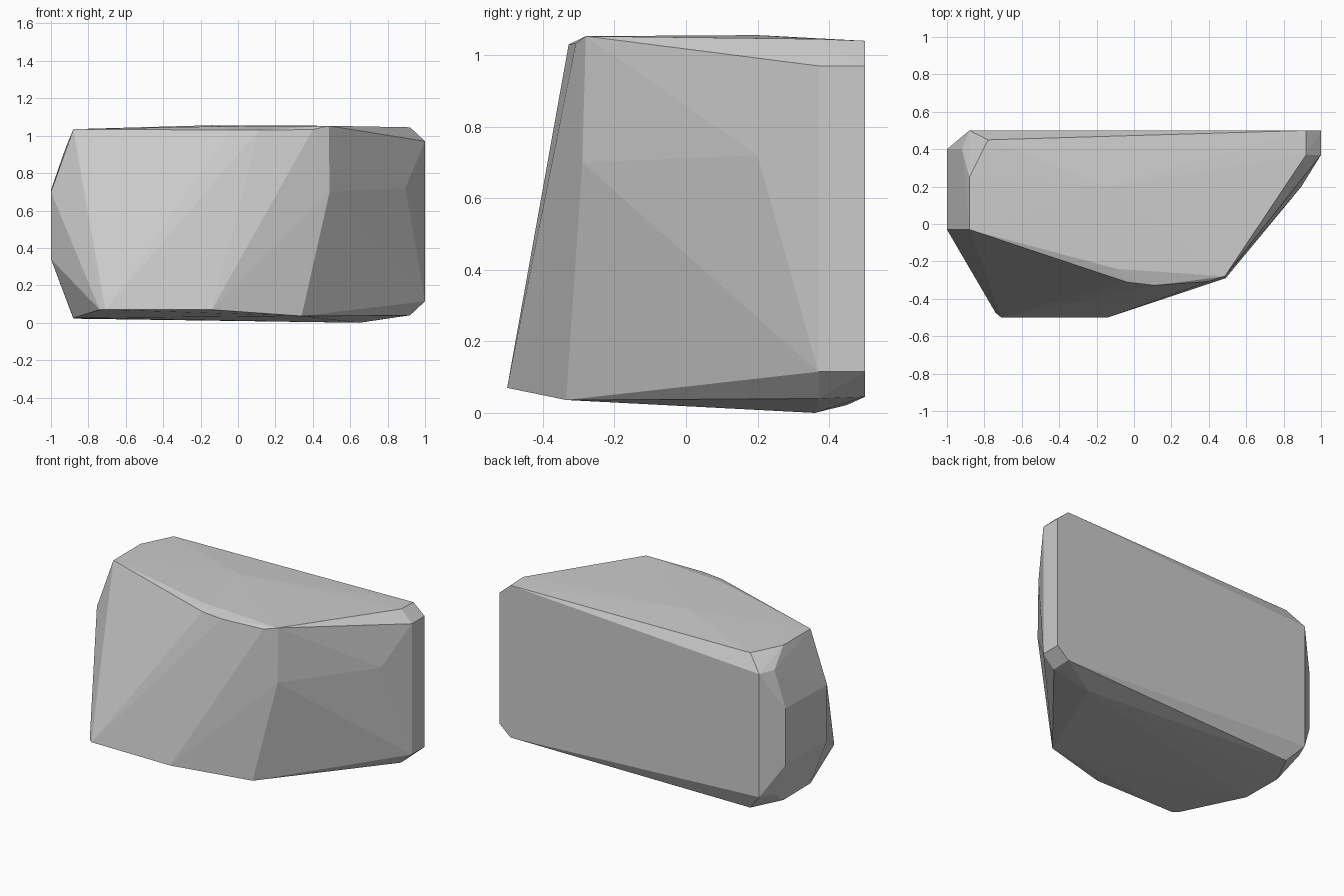
import bpy, bmesh

# Upright edges of the boulder: x, y, upper z, lower z
uprights = [
    (1.00, 0.50, 0.97, 0.115), (1.00, 0.37, 0.97, 0.115),   # right end
    (0.92, 0.50, 1.04, 0.045), (0.92, 0.37, 1.045, 0.04),
    (-1.00, 0.40, 0.71, 0.34), (-1.00, -0.03, 0.70, 0.34),  # left end
    (-0.92, 0.40, 0.94, 0.13), (-0.88, 0.50, 0.94, 0.135),
    (-0.78, 0.45, 1.035, 0.022), (-0.88, 0.25, 1.035, 0.022),
    (-0.88, -0.03, 1.035, 0.025),
]
# Front lip of the top and its slight crown
top = [
    (-0.04, -0.31, 1.03), (0.11, -0.328, 1.03), (0.40, -0.308, 1.033),
    (0.485, -0.28, 1.053), (-0.09, -0.24, 1.05), (-0.14, 0.20, 1.056),
]
# Front right shoulder and the projecting foot
front = [
    (0.49, -0.29, 0.70), (0.895, 0.20, 0.72), (0.34, -0.335, 0.036),
    (-0.14, -0.50, 0.07), (-0.71, -0.50, 0.07), (-0.74, -0.475, 0.07),
    (0.65, 0.36, 0.0),
]
points = top + front
for x, y, hi, lo in uprights:
    points += [(x, y, hi), (x, y, lo)]

# Wrap the points in a faceted skin
bm = bmesh.new()
for p in points:
    bm.verts.new(p)
bmesh.ops.convex_hull(bm, input=bm.verts[:])
bmesh.ops.delete(bm, geom=[v for v in bm.verts if not v.link_faces], context='VERTS')
bmesh.ops.recalc_face_normals(bm, faces=bm.faces[:])

mesh = bpy.data.meshes.new("boulder")
bm.to_mesh(mesh)
bm.free()
bpy.context.collection.objects.link(bpy.data.objects.new("boulder", mesh))
